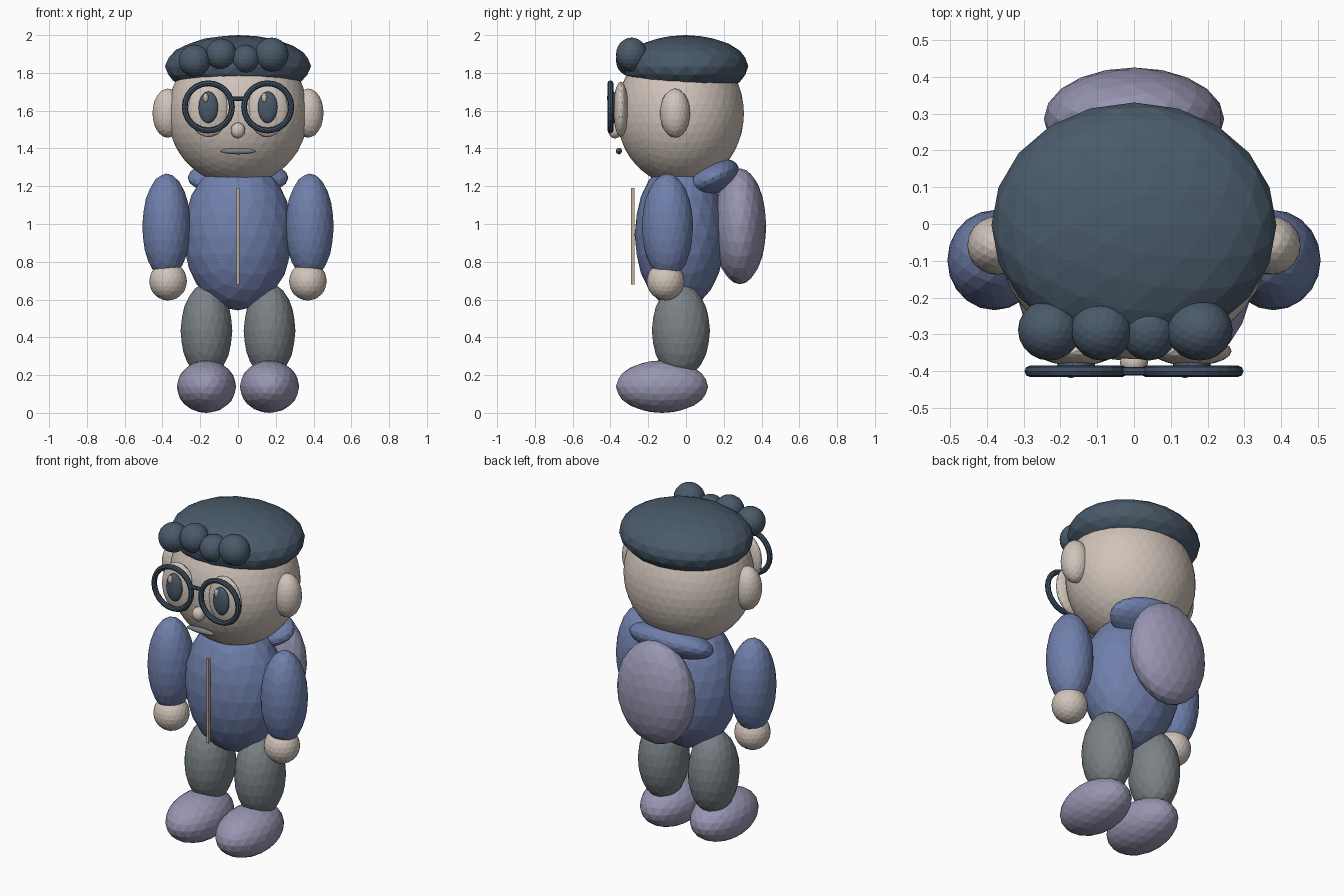
import bpy, math
from mathutils import Matrix

if "Cube" in bpy.data.objects:
    bpy.data.objects.remove(bpy.data.objects["Cube"])


def colour(name, r, g, b):
    """Flat material from 0-255 sRGB values."""
    m = bpy.data.materials.new(name)
    lin = [((c / 255 + 0.055) / 1.055) ** 2.4 for c in (r, g, b)]
    m.diffuse_color = (*lin, 1)
    m.use_nodes = True
    m.node_tree.nodes["Principled BSDF"].inputs["Base Color"].default_value = m.diffuse_color
    return m


SKIN = colour("skin", 208, 196, 186)
HAIR = colour("dark_slate", 74, 90, 106)
FRAME = colour("frame_slate", 62, 78, 96)
BLUE = colour("jacket_blue", 112, 128, 172)
LAVENDER = colour("lavender", 152, 150, 178)
GREY = colour("trouser_grey", 122, 129, 133)
TAN = colour("zip_tan", 196, 178, 152)


def finish(name, mat):
    o = bpy.context.object
    o.name = o.data.name = name
    o.data.materials.append(mat)
    return o


def ball(name, mat, loc, size, sub=3, tilt=0):
    """Faceted ellipsoid, size = half-extents, tilt about x in degrees."""
    bpy.ops.mesh.primitive_ico_sphere_add(subdivisions=sub, radius=1)
    o = finish(name, mat)
    o.data.transform(Matrix.Translation(loc)
                     @ Matrix.Rotation(math.radians(tilt), 4, 'X')
                     @ Matrix.Diagonal((*size, 1)))
    return o


# Head, hair cap and fringe curls
ball("head", SKIN, (0, -0.03, 1.585), (0.372, 0.337, 0.38), 4)
ball("hair_cap", HAIR, (0, -0.003, 1.835), (0.387, 0.333, 0.165))
curls = [(-0.23, 1.865, 0.085), (-0.088, 1.898, 0.084),
         (0.04, 1.872, 0.078), (0.178, 1.897, 0.09)]
for i, (x, z, r) in enumerate(curls):
    ball(f"fringe_curl_{i + 1}", HAIR, (x, -0.288, z), (r, 0.083, r))

# Nose and mouth
ball("nose", SKIN, (0, -0.376, 1.495), (0.038, 0.036, 0.042))
ball("mouth", GREY, (0, -0.355, 1.386), (0.095, 0.016, 0.017))

# Torso, hood, backpack and zip
ball("torso", BLUE, (0, -0.032, 0.943), (0.29, 0.24, 0.4))
ball("hood", BLUE, (0, 0.14, 1.245), (0.267, 0.15, 0.086), tilt=25)
ball("backpack", LAVENDER, (0, 0.285, 0.988), (0.245, 0.14, 0.307))
bpy.ops.mesh.primitive_cube_add(size=1)
zipper = finish("zip", TAN)
zipper.data.transform(Matrix.Translation((0, -0.281, 0.935))
                      @ Matrix.Diagonal((0.014, 0.018, 0.51, 1)))

# Paired parts
for side, s in (("left", -1), ("right", 1)):
    ball(f"ear_{side}", SKIN, (s * 0.372, -0.058, 1.587), (0.081, 0.08, 0.13))
    ball(f"eye_{side}", SKIN, (s * 0.157, -0.345, 1.607), (0.108, 0.04, 0.147))
    ball(f"pupil_{side}", HAIR, (s * 0.157, -0.385, 1.618), (0.052, 0.026, 0.084))
    ball(f"eye_glint_{side}", SKIN, (s * 0.155 - 0.016, -0.403, 1.668),
         (0.015, 0.016, 0.027), 2)
    ball(f"arm_{side}", BLUE, (s * 0.379, -0.098, 0.987), (0.128, 0.136, 0.28))
    ball(f"hand_{side}", SKIN, (s * 0.37, -0.108, 0.697), (0.1, 0.1, 0.102))
    ball(f"leg_{side}", GREY, (s * 0.167, -0.027, 0.435), (0.137, 0.154, 0.25))
    ball(f"shoe_{side}", LAVENDER, (s * 0.167, -0.127, 0.139), (0.157, 0.244, 0.139))
    # Glasses rim
    bpy.ops.mesh.primitive_torus_add(major_radius=0.125, minor_radius=0.0155,
                                     major_segments=24, minor_segments=8)
    rim = finish(f"glasses_rim_{side}", FRAME)
    rim.data.transform(Matrix.Translation((s * 0.157, -0.4, 1.62))
                       @ Matrix.Rotation(math.pi / 2, 4, 'X'))

# Glasses bridge
bpy.ops.mesh.primitive_cylinder_add(vertices=8, radius=0.012, depth=0.08)
bridge = finish("glasses_bridge", FRAME)
bridge.data.transform(Matrix.Translation((0, -0.4, 1.662))
                      @ Matrix.Rotation(math.pi / 2, 4, 'Y'))
